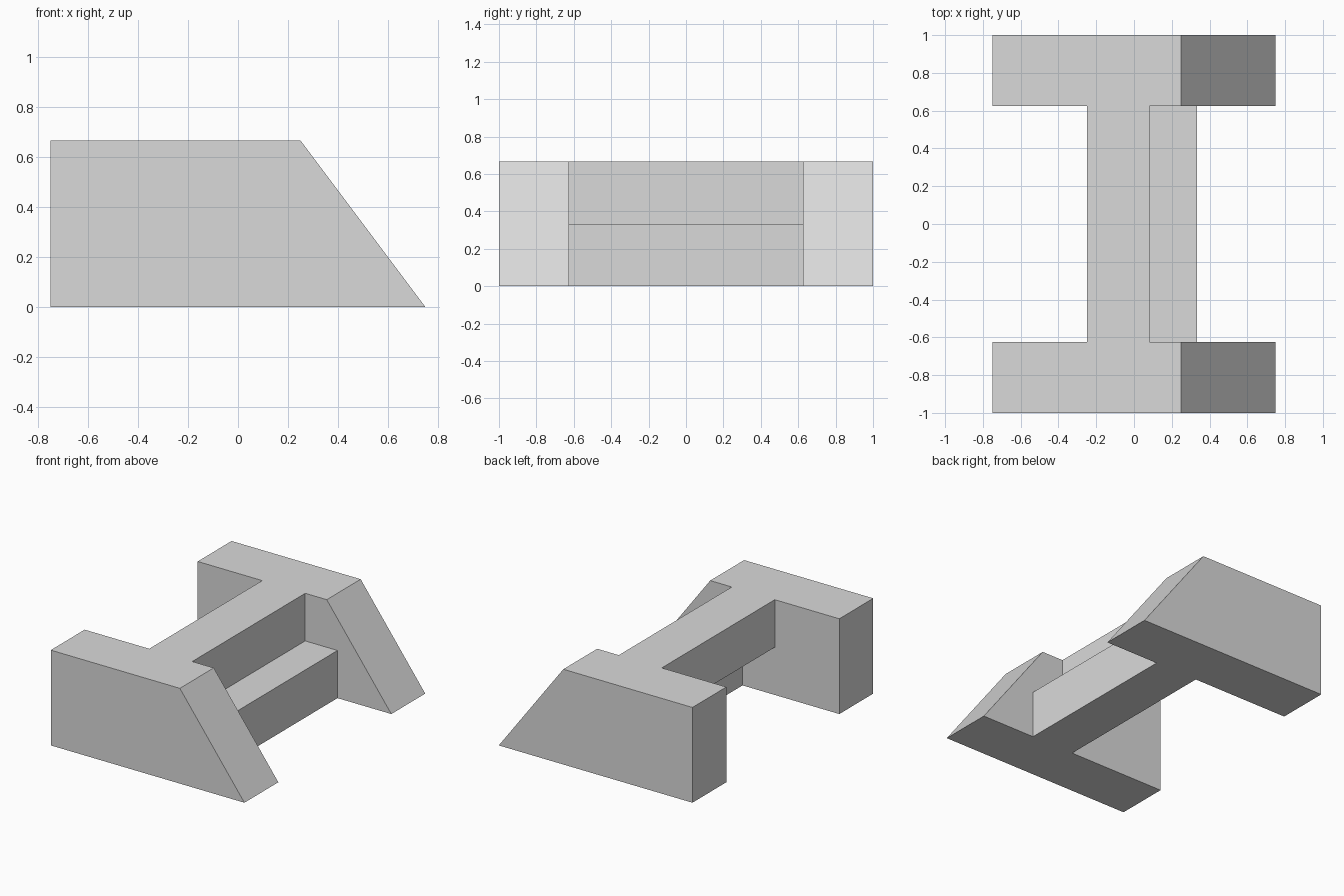
import bpy
import bmesh

cube = bpy.data.objects.get("Cube")
if cube:
    bpy.data.objects.remove(cube, do_unlink=True)

GREY = (0.7, 0.7, 0.7, 1.0)
material = bpy.data.materials.new("light grey")
material.use_nodes = True
material.diffuse_color = GREY
material.node_tree.nodes["Principled BSDF"].inputs["Base Color"].default_value = GREY

HEIGHT = 0.667
STEP = HEIGHT / 2
INNER, OUTER = 0.625, 1.0


def extrude_profile(name, profile, y0, y1):
    """Extrude an (x, z) outline along y from y0 to y1."""
    bm = bmesh.new()
    face = bm.faces.new([bm.verts.new((x, y0, z)) for x, z in profile])
    result = bmesh.ops.extrude_face_region(bm, geom=[face])
    moved = [v for v in result["geom"] if isinstance(v, bmesh.types.BMVert)]
    bmesh.ops.translate(bm, verts=moved, vec=(0, y1 - y0, 0))
    bmesh.ops.recalc_face_normals(bm, faces=bm.faces)
    mesh = bpy.data.meshes.new(name)
    bm.to_mesh(mesh)
    bm.free()
    mesh.materials.append(material)
    obj = bpy.data.objects.new(name, mesh)
    bpy.context.collection.objects.link(obj)
    return obj


def rectangle(x0, x1, z0, z1):
    return [(x0, z0), (x1, z0), (x1, z1), (x0, z1)]


# End blocks with one sloping side
end_profile = [(-0.75, 0), (0.75, 0), (0.25, HEIGHT), (-0.75, HEIGHT)]
extrude_profile("front_end_block", end_profile, -OUTER, -INNER)
extrude_profile("back_end_block", end_profile, INNER, OUTER)

# Stepped beams joining the ends
extrude_profile("upper_beam", rectangle(-0.25, 0.083, STEP, HEIGHT), -INNER, INNER)
extrude_profile("lower_beam", rectangle(0, 0.333, 0, STEP), -INNER, INNER)
